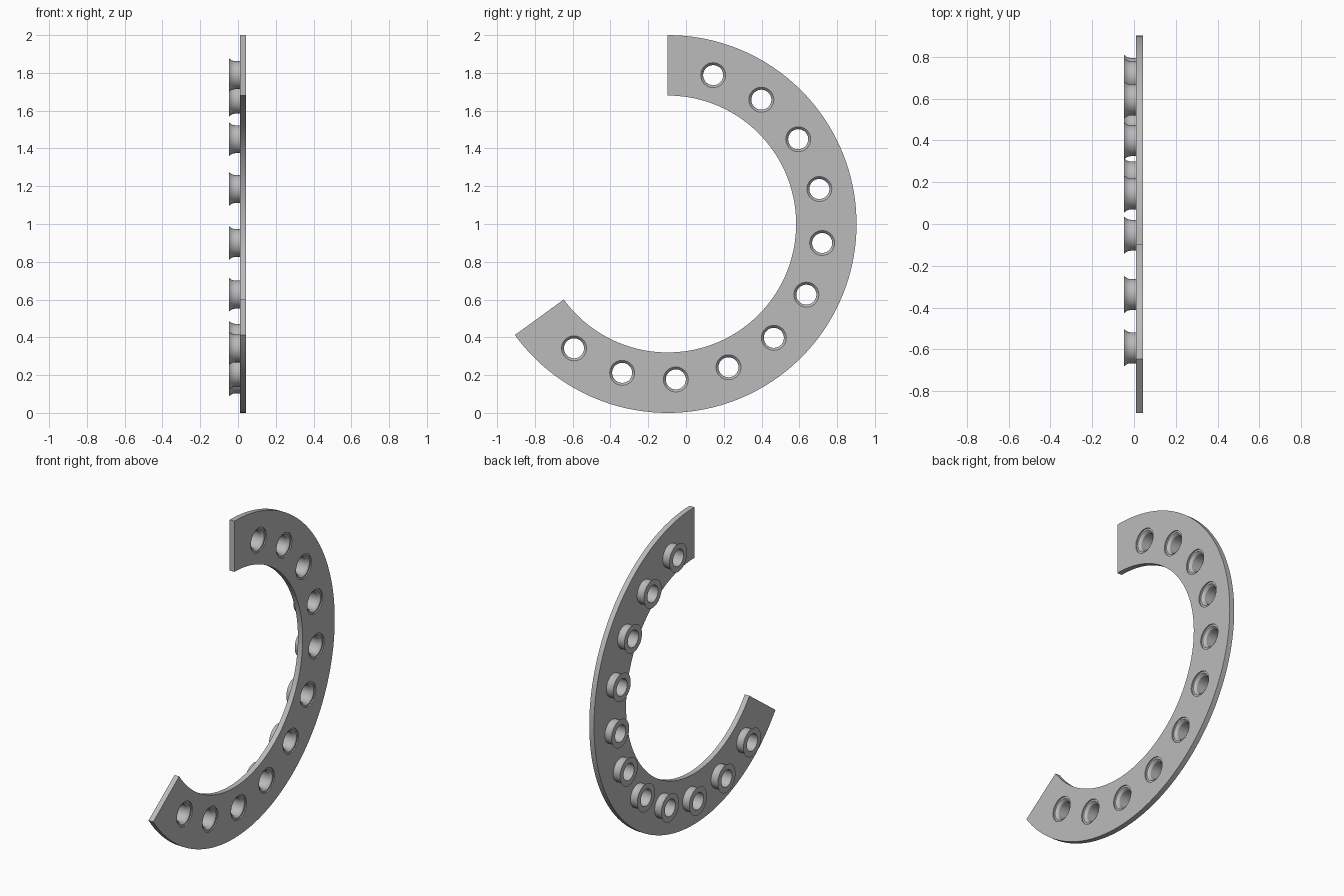
import bpy, bmesh, math
from mathutils import Vector, Matrix

cube = bpy.data.objects.get("Cube")
if cube:
    bpy.data.objects.remove(cube, do_unlink=True)

CENTRE_Y, CENTRE_Z = -0.097, 1.0
OUTER, INNER, HOLE_CIRCLE = 1.0, 0.68, 0.824
START, SWEEP = 90, -234
BACK, FRONT = 0.01, 0.043
HOLE = 0.077
BUSHINGS = 11


def polar(radius, degrees, x=0.0):
    a = math.radians(degrees)
    return Vector((x, CENTRE_Y + radius * math.cos(a), CENTRE_Z + radius * math.sin(a)))


def material(name, value):
    mat = bpy.data.materials.new(name)
    mat.use_nodes = True
    colour = (value, value, value, 1)
    mat.diffuse_color = colour
    mat.node_tree.nodes["Principled BSDF"].inputs["Base Color"].default_value = colour
    return mat


def finish(bm, name, mat):
    bmesh.ops.recalc_face_normals(bm, faces=bm.faces)
    mesh = bpy.data.meshes.new(name)
    bm.to_mesh(mesh)
    bm.free()
    mesh.materials.append(mat)
    obj = bpy.data.objects.new(name, mesh)
    bpy.context.collection.objects.link(obj)
    bpy.ops.object.select_all(action="DESELECT")
    obj.select_set(True)
    bpy.context.view_layer.objects.active = obj
    bpy.ops.object.shade_smooth_by_angle(angle=math.radians(25))
    return obj


def add_loop(bm, points):
    verts = [bm.verts.new(p) for p in points]
    return [bm.edges.new((v, verts[i - 1])) for i, v in enumerate(verts)]


grey = material("plain grey", 0.5)
centres = [polar(HOLE_CIRCLE, START - 17 - 20 * i) for i in range(BUSHINGS)]

# Open ring plate, pierced by a row of round holes
bm = bmesh.new()
steps = 96
angles = [START + SWEEP * i / steps for i in range(steps + 1)]
outline = [polar(OUTER, a, BACK) for a in angles]
outline += [polar(INNER, a, BACK) for a in reversed(angles)]
edges = add_loop(bm, outline)
for c in centres:
    ring = [c + Vector((BACK, HOLE * math.cos(t), HOLE * math.sin(t)))
            for t in (math.tau * k / 48 for k in range(48))]
    edges += add_loop(bm, ring)
bmesh.ops.triangle_fill(bm, edges=edges, use_beauty=True, normal=(1, 0, 0))
extruded = bmesh.ops.extrude_face_region(bm, geom=bm.faces[:], use_keep_orig=True)
top = [g for g in extruded["geom"] if isinstance(g, bmesh.types.BMVert)]
bmesh.ops.translate(bm, verts=top, vec=(FRONT - BACK, 0, 0))
finish(bm, "ring_plate", grey)

# Hollow bushings: (x, radius) section with a flared lip behind the plate
section = [(-0.047, 0.053), (-0.047, 0.088), (-0.043, 0.086), (-0.036, 0.080),
           (-0.027, 0.076), (-0.015, 0.074), (0.01, 0.074), (0.01, HOLE),
           (0.036, HOLE), (0.036, 0.066), (0.028, 0.057), (0.02, 0.053)]
for i, c in enumerate(centres):
    bm = bmesh.new()
    loop = add_loop(bm, [c + Vector((x, r, 0)) for x, r in section])
    geom = loop + bm.verts[:]
    bmesh.ops.spin(bm, geom=geom, cent=c, axis=(1, 0, 0), angle=math.tau,
                   steps=48, use_merge=True)
    bmesh.ops.remove_doubles(bm, verts=bm.verts, dist=0.0001)
    finish(bm, f"bushing_{i + 1}", grey)
